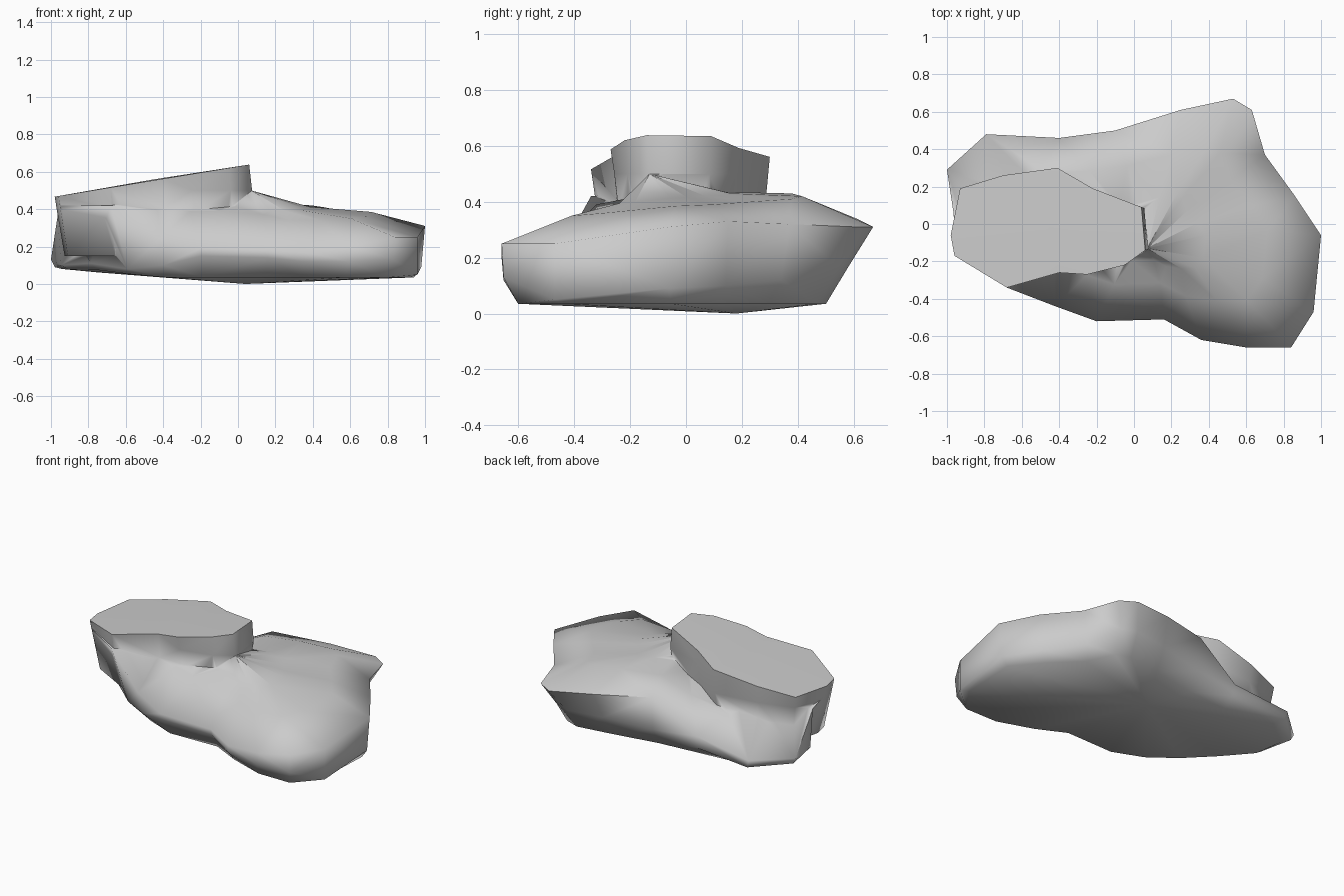
import bpy, bmesh, math

if "Cube" in bpy.data.objects:
    bpy.data.objects.remove(bpy.data.objects["Cube"])


def loft(name, rings, bottom, top):
    """Skin closed rings from bottom to top, closing each end with a fan."""
    bm = bmesh.new()
    loops = [[bm.verts.new(p) for p in ring] for ring in rings]
    n = len(loops[0])
    lo, hi = bm.verts.new(bottom), bm.verts.new(top)
    for i in range(n):
        j = (i + 1) % n
        for a, b in zip(loops, loops[1:]):
            bm.faces.new((a[i], a[j], b[j], b[i]))
        bm.faces.new((lo, loops[0][j], loops[0][i]))
        bm.faces.new((hi, loops[-1][i], loops[-1][j]))
    bmesh.ops.triangulate(bm, faces=bm.faces[:])
    bmesh.ops.recalc_face_normals(bm, faces=bm.faces[:])
    mesh = bpy.data.meshes.new(name)
    bm.to_mesh(mesh)
    bm.free()
    obj = bpy.data.objects.new(name, mesh)
    bpy.context.collection.objects.link(obj)
    return obj


# Rock body outline: x, y, lower edge z, upper edge z, shelf z, lower edge scale
rim = [
    (1.0, -.06, .09, .31, .385, .98), (.86, .15, .10, .33, .39, .96),
    (.70, .37, .12, .32, .40, .92), (.63, .61, .17, .31, .41, .89),
    (.53, .67, .17, .31, .42, .87), (.25, .61, .17, .34, .43, .89),
    (-.10, .50, .15, .37, .43, .96), (-.40, .46, .10, .18, .34, .98),
    (-.79, .48, .08, .13, .30, .98), (-1.0, .29, .09, .13, .33, .98),
    (-.965, .06, .10, .36, .43, .98), (-.95, -.17, .11, .42, .43, .83),
    (-.68, -.34, .08, .42, .43, .87), (-.42, -.44, .10, .24, .39, .95),
    (-.20, -.52, .15, .19, .39, .98), (.16, -.51, .14, .18, .37, .98),
    (.36, -.62, .12, .17, .34, .98), (.60, -.66, .12, .20, .34, .99),
    (.84, -.66, .13, .25, .35, .99), (.96, -.47, .05, .25, .36, 1.0),
]


def base(x, y, k):
    """Underside point: undercut along the front left, higher at the left end."""
    s = .92 if x > .5 and y < 0 else .86
    return (x * k * .96, y * k * s, .035 + max(0, -x - .5) * .09)


body = loft("rock", [
    [base(x, y, k) for x, y, a, b, c, k in rim],
    [(x * k, y * k, a) for x, y, a, b, c, k in rim],
    [(x, y, b) for x, y, a, b, c, k in rim],
    [(.1 + (x - .1) * .68, y * .62, c) for x, y, a, b, c, k in rim],
    [(.08 + (x - .08) * .33, -.04 + y * .3, c * .5 + .22) for x, y, a, b, c, k in rim],
], (.04, .18, 0), (.07, -.13, .5))

# Raised slab with a sloping top on the left
edge = [(.04, .09), (-.22, .19), (-.41, .30), (-.70, .26), (-.93, .19),
        (-.98, -.06), (-.96, -.17), (-.68, -.34), (-.40, -.26),
        (-.25, -.27), (-.05, -.22), (.06, -.14)]


def slope(x):
    return .635 + .165 * (x - .04)


slab = loft("rock_slab", [
    [(-.45 + (x + .45) * .90, y * .80, .15) for x, y in edge],
    [(-.45 + (x + .45) * (1.03 if x > -.3 else .98), y * .95, .40 + .1 * (x > -.3))
     for x, y in edge],
    [(x, y, slope(x)) for x, y in edge],
], (-.45, 0, .15), (-.45, 0, slope(-.45) + .005))

# Merge the two into one stone
mod = body.modifiers.new("merge", 'BOOLEAN')
mod.operation = 'UNION'
mod.solver = 'EXACT'
mod.object = slab
bpy.context.view_layer.objects.active = body
body.select_set(True)
bpy.ops.object.modifier_apply(modifier=mod.name)
bpy.data.objects.remove(slab, do_unlink=True)
bpy.ops.object.shade_smooth_by_angle(angle=math.radians(85))
